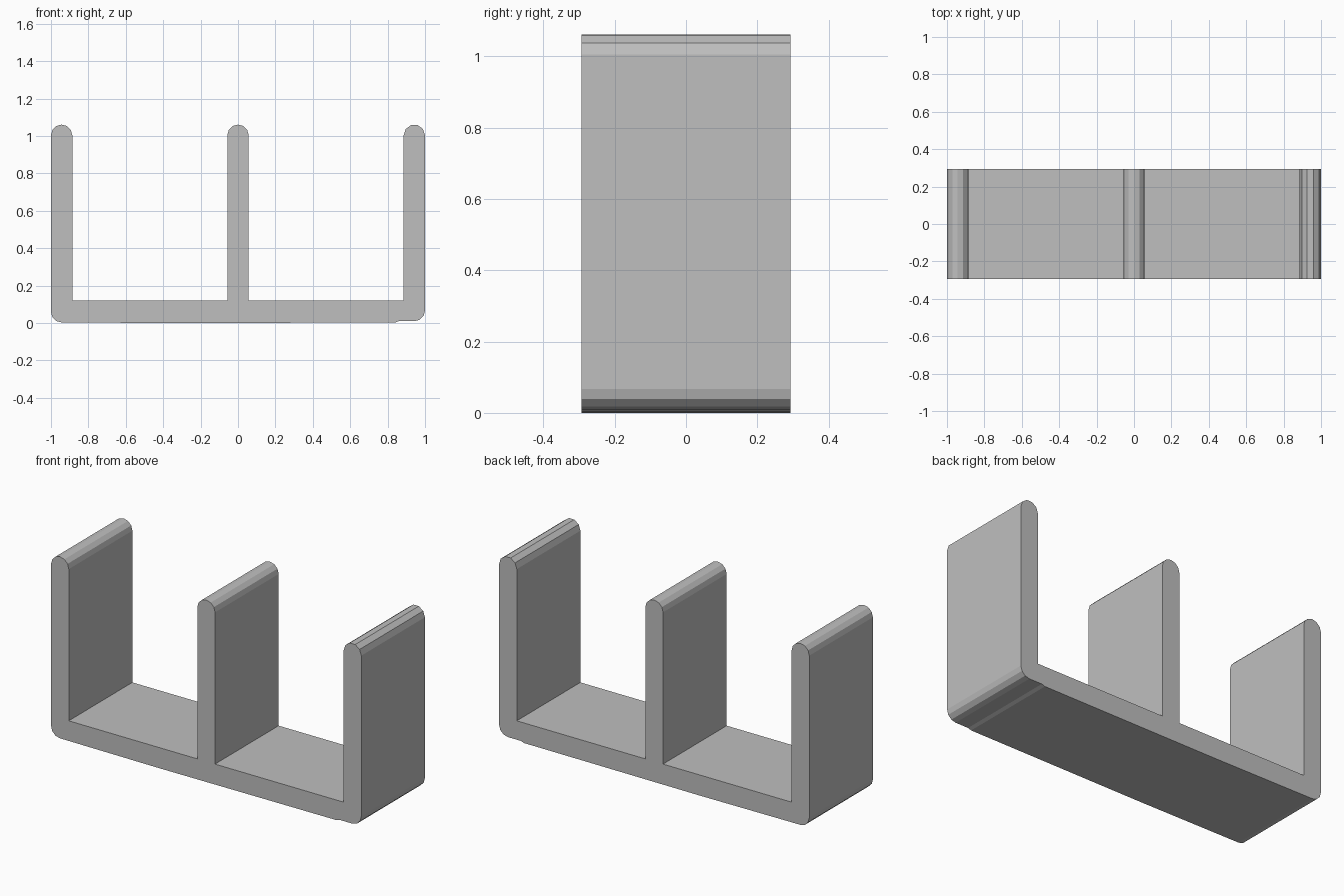
import bpy, bmesh
from math import sin, cos, pi

cube = bpy.data.objects.get("Cube")
if cube:
    bpy.data.objects.remove(cube, do_unlink=True)

DEPTH = 0.586      # front to back
HALF = 0.057       # half the wall thickness
FLOOR = 0.12       # top of the floor
SHOULDER = 1.004   # where the rounded wall tips begin
OUTER = 1 - HALF   # centre line of the end walls

grey = bpy.data.materials.new("light_grey")
grey.use_nodes = True
colour = (0.52, 0.52, 0.52, 1)
grey.diffuse_color = colour
grey.node_tree.nodes["Principled BSDF"].inputs["Base Color"].default_value = colour


def arc(cx, cz, start, end, steps):
    """Points of a faceted arc in the xz plane."""
    angles = [start + (end - start) * i / steps for i in range(steps + 1)]
    return [(cx + HALF * cos(a), cz + HALF * sin(a)) for a in angles]


def tip(cx, steps):
    """Rounded top of a wall, running from its right side to its left."""
    return arc(cx, SHOULDER, 0, pi, steps)


# One outline, counterclockwise: floor, end walls and divider
outline = arc(-OUTER, HALF + 0.003, pi, 1.5 * pi, 3)
outline += [(-0.3, 0), (0.84, 0.003), (0.86, 0.01)]
outline += arc(OUTER, HALF + 0.01, 1.5 * pi, 2 * pi, 3)
outline += tip(OUTER, 5)
outline += [(OUTER - HALF, FLOOR), (HALF, FLOOR)]
outline += tip(0, 6)
outline += [(-HALF, FLOOR), (HALF - OUTER, FLOOR)]
outline += tip(-OUTER, 6)

# Extrude the outline from front to back
bm = bmesh.new()
front = bm.faces.new([bm.verts.new((x, -DEPTH / 2, z)) for x, z in outline])
back = bmesh.ops.extrude_face_region(bm, geom=[front], use_keep_orig=True)["geom"]
moved = [v for v in back if isinstance(v, bmesh.types.BMVert)]
bmesh.ops.translate(bm, verts=moved, vec=(0, DEPTH, 0))
bmesh.ops.recalc_face_normals(bm, faces=bm.faces)

mesh = bpy.data.meshes.new("divided_holder")
bm.to_mesh(mesh)
bm.free()
mesh.materials.append(grey)
holder = bpy.data.objects.new("divided_holder", mesh)
bpy.context.collection.objects.link(holder)
